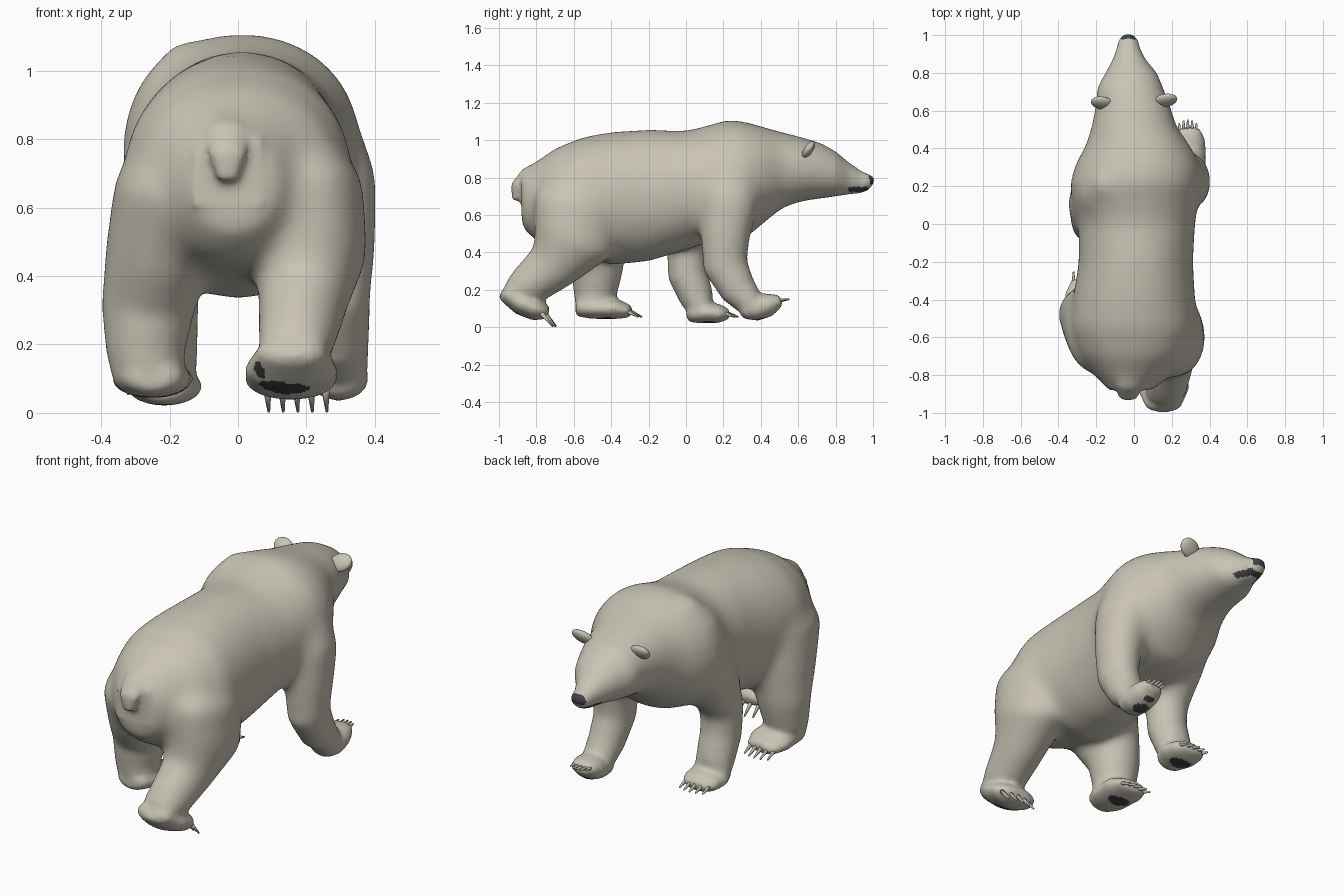
import bpy, bmesh, math
from mathutils import Vector, Matrix


def material(name, rgb):
    m = bpy.data.materials.new(name)
    m.diffuse_color = (*rgb, 1)
    return m


FUR = material("cream_fur", (0.58, 0.55, 0.46))
DARK = material("dark_skin", (0.05, 0.053, 0.06))
CLAW = material("claw_grey", (0.50, 0.47, 0.39))


def spow(v, p):
    return math.copysign(abs(v) ** p, v)


def tube(bm, pts, fixed=None, power=1.0, n=28):
    """Loft ellipses (x, y, z, half width, half depth) along a path, with domed ends."""
    c = [Vector(p[:3]) for p in pts]
    rows = []
    for i, p in enumerate(pts):
        t = fixed or (c[min(i + 1, len(c) - 1)] - c[max(i - 1, 0)]).normalized()
        rows.append((c[i], t, p[3], p[4]))
    a, b = rows[0], rows[-1]
    rows.insert(0, (a[0] - a[1] * a[3] * 0.4, a[1], a[2] * 0.65, a[3] * 0.65))
    rows.append((b[0] + b[1] * b[3] * 0.4, b[1], b[2] * 0.65, b[3] * 0.65))
    rings = []
    for o, t, rx, rd in rows:
        u = Vector((1, 0, 0))
        u = (u - t * u.dot(t)).normalized()
        v = t.cross(u)
        ring = []
        for k in range(n):
            q = 2 * math.pi * k / n
            ring.append(bm.verts.new(o + u * rx * spow(math.cos(q), power) + v * rd * spow(math.sin(q), power)))
        rings.append(ring)
    for r, s in zip(rings, rings[1:]):
        for k in range(n):
            bm.faces.new((r[k], r[(k + 1) % n], s[(k + 1) % n], s[k]))
    bm.faces.new(rings[0])
    bm.faces.new(rings[-1])


def make_object(name, bm, mats):
    bmesh.ops.recalc_face_normals(bm, faces=bm.faces)
    me = bpy.data.meshes.new(name)
    bm.to_mesh(me)
    bm.free()
    for m in mats:
        me.materials.append(m)
    me.polygons.foreach_set("use_smooth", [True] * len(me.polygons))
    ob = bpy.data.objects.new(name, me)
    bpy.context.collection.objects.link(ob)
    return ob


skin = bmesh.new()

# Torso, neck, head and muzzle: y, centre x, half width, top z, bottom z
torso = [
    (-0.79, -0.015, 0.20, 0.895, 0.45),
    (-0.70, 0.00, 0.285, 0.958, 0.42), (-0.55, 0.00, 0.335, 1.018, 0.385),
    (-0.40, 0.00, 0.325, 1.045, 0.333), (-0.20, 0.01, 0.303, 1.058, 0.352),
    (0.00, 0.015, 0.31, 1.05, 0.412), (0.12, 0.005, 0.335, 1.08, 0.45),
    (0.22, 0.01, 0.35, 1.112, 0.455), (0.32, 0.02, 0.33, 1.10, 0.475),
    (0.42, 0.02, 0.275, 1.07, 0.56), (0.52, 0.00, 0.225, 1.043, 0.64),
    (0.62, -0.005, 0.202, 1.018, 0.672), (0.72, -0.02, 0.175, 0.985, 0.688),
    (0.80, -0.015, 0.136, 0.94, 0.70), (0.87, -0.025, 0.088, 0.882, 0.710),
    (0.93, -0.03, 0.062, 0.84, 0.716), (0.975, -0.03, 0.052, 0.818, 0.732),
    (0.997, -0.03, 0.034, 0.81, 0.76)]
tube(skin, [(x, y, (zt + zb) / 2, w, (zt - zb) / 2) for y, x, w, zt, zb in torso],
     fixed=Vector((0, 1, 0)), power=0.96, n=40)

# Hind legs
tube(skin, [(0.14, -0.53, 0.80, 0.11, 0.17), (0.215, -0.585, 0.65, 0.155, 0.235),
            (0.21, -0.60, 0.47, 0.17, 0.23), (0.19, -0.715, 0.33, 0.132, 0.142),
            (0.172, -0.85, 0.22, 0.112, 0.112), (0.16, -0.915, 0.18, 0.10, 0.08)])
tube(skin, [(-0.14, -0.53, 0.80, 0.11, 0.17), (-0.21, -0.555, 0.65, 0.155, 0.245),
            (-0.235, -0.50, 0.45, 0.157, 0.20), (-0.265, -0.475, 0.30, 0.136, 0.14),
            (-0.27, -0.485, 0.18, 0.115, 0.115), (-0.26, -0.49, 0.10, 0.105, 0.10)])
# Front legs with shoulder blades
tube(skin, [(0.14, 0.24, 0.98, 0.10, 0.09), (0.21, 0.24, 0.89, 0.12, 0.14),
            (0.275, 0.23, 0.67, 0.135, 0.16), (0.285, 0.21, 0.48, 0.12, 0.135),
            (0.285, 0.21, 0.33, 0.102, 0.122), (0.29, 0.28, 0.20, 0.092, 0.098),
            (0.295, 0.35, 0.12, 0.085, 0.072)])
tube(skin, [(-0.11, 0.22, 1.03, 0.10, 0.09), (-0.17, 0.19, 0.92, 0.13, 0.15),
            (-0.222, 0.11, 0.64, 0.13, 0.155), (-0.22, 0.00, 0.42, 0.115, 0.113),
            (-0.22, 0.01, 0.28, 0.104, 0.107), (-0.22, 0.06, 0.15, 0.10, 0.09),
            (-0.22, 0.09, 0.09, 0.10, 0.06)])
# Paws
tube(skin, [(0.155, -0.965, 0.185, 0.095, 0.05), (0.155, -0.88, 0.13, 0.135, 0.065),
            (0.155, -0.80, 0.095, 0.135, 0.062), (0.155, -0.75, 0.08, 0.105, 0.04)])
tube(skin, [(-0.25, -0.57, 0.105, 0.085, 0.05), (-0.25, -0.50, 0.10, 0.112, 0.055),
            (-0.25, -0.38, 0.10, 0.12, 0.057), (-0.245, -0.305, 0.085, 0.09, 0.035)])
tube(skin, [(0.29, 0.31, 0.09, 0.075, 0.048), (0.295, 0.37, 0.10, 0.088, 0.067),
            (0.29, 0.44, 0.12, 0.087, 0.064), (0.285, 0.495, 0.14, 0.068, 0.037)])
tube(skin, [(-0.215, 0.025, 0.08, 0.08, 0.055), (-0.215, 0.10, 0.078, 0.112, 0.057),
            (-0.215, 0.18, 0.073, 0.105, 0.05), (-0.215, 0.22, 0.07, 0.08, 0.032)])
# Tail
tube(skin, [(-0.03, -0.75, 0.88, 0.08, 0.03), (-0.03, -0.85, 0.82, 0.065, 0.035),
            (-0.03, -0.908, 0.755, 0.055, 0.03), (-0.03, -0.912, 0.685, 0.032, 0.02)])

# Fuse everything into one skin, soften it, then blend hips and shoulders further
bear = make_object("bear_body", skin, [FUR, DARK])
bpy.context.view_layer.objects.active = bear
bear.select_set(True)
rm = bear.modifiers.new("fuse", "REMESH")
rm.mode = "VOXEL"
rm.voxel_size = 0.012
rm.use_smooth_shade = True
bpy.ops.object.modifier_apply(modifier="fuse")
blend = bear.vertex_groups.new(name="blend")
for v in bear.data.vertices:
    p = v.co
    tail = abs(p.x + 0.03) < 0.1 and p.z > 0.6
    rear = min(1, max(0, (p.y + 0.86) / 0.08)) if tail else 1
    w = min(1, max(0, (p.z - 0.25) / 0.2), max(0, (0.75 - p.y) / 0.15), rear)
    blend.add([v.index], w, "REPLACE")
for name, steps, group in (("soften", 10, ""), ("blend_joints", 100, "blend")):
    sm = bear.modifiers.new(name, "SMOOTH")
    sm.factor = 0.5
    sm.iterations = steps
    sm.vertex_group = group
    bpy.ops.object.modifier_apply(modifier=name)

# Dark nose, mouth and paw pads: pad centre, half x, half y
pads = [((0.135, -0.895), 0.075, 0.032), ((0.06, -0.935), 0.018, 0.022), ((-0.25, -0.42), 0.065, 0.04),
        ((0.29, 0.40), 0.045, 0.035), ((0.29, 0.468), 0.035, 0.014), ((-0.215, 0.12), 0.065, 0.04)]
for f in bear.data.polygons:
    p, nrm = f.center, f.normal
    nose = p.y > 0.98 and p.z > 0.765
    mouth = 0.865 < p.y < 0.975 and 0.724 < p.z < 0.75
    pad = p.z < 0.2 and nrm.z < -0.3 and any(
        ((p.x - c[0]) / a) ** 2 + ((p.y - c[1]) / b) ** 2 < 1 for c, a, b in pads)
    f.material_index = 1 if nose or mouth or pad else 0
    f.use_smooth = True

# Ears
for side, x, y in (("left", -0.167, 0.64), ("right", 0.167, 0.655)):
    s = 1 if x > 0 else -1
    bm = bmesh.new()
    mat = (Matrix.Translation((x, y, 0.95)) @ Matrix.Rotation(math.radians(-35), 4, "X")
           @ Matrix.Rotation(math.radians(-25 * s), 4, "Y") @ Matrix.Diagonal((0.065, 0.024, 0.048, 1)))
    bmesh.ops.create_uvsphere(bm, u_segments=20, v_segments=12, radius=1, matrix=mat)
    make_object(side + "_ear", bm, [FUR])

# Claws: paw name, middle claw base, middle claw tip, half spread
for name, base, tip, spread in (
        ("right_hind", (0.17, -0.755, 0.075), (0.175, -0.693, 0.004), 0.085),
        ("left_hind", (-0.25, -0.31, 0.09), (-0.25, -0.235, 0.055), 0.07),
        ("right_front", (0.285, 0.48, 0.14), (0.285, 0.553, 0.15), 0.045),
        ("left_front", (-0.215, 0.21, 0.078), (-0.215, 0.28, 0.055), 0.07)):
    bm = bmesh.new()
    for k in range(5):
        q = (k - 2) / 2
        off = Vector((q * spread, -0.018 * q * q, 0))
        a, b = Vector(base) + off, Vector(tip) + off
        d = b - a
        mat = Matrix.Translation((a + b) / 2) @ d.to_track_quat("Z", "Y").to_matrix().to_4x4()
        bmesh.ops.create_cone(bm, cap_ends=True, segments=8, radius1=0.013, radius2=0.004,
                              depth=d.length, matrix=mat)
    make_object(name + "_claws", bm, [CLAW])
